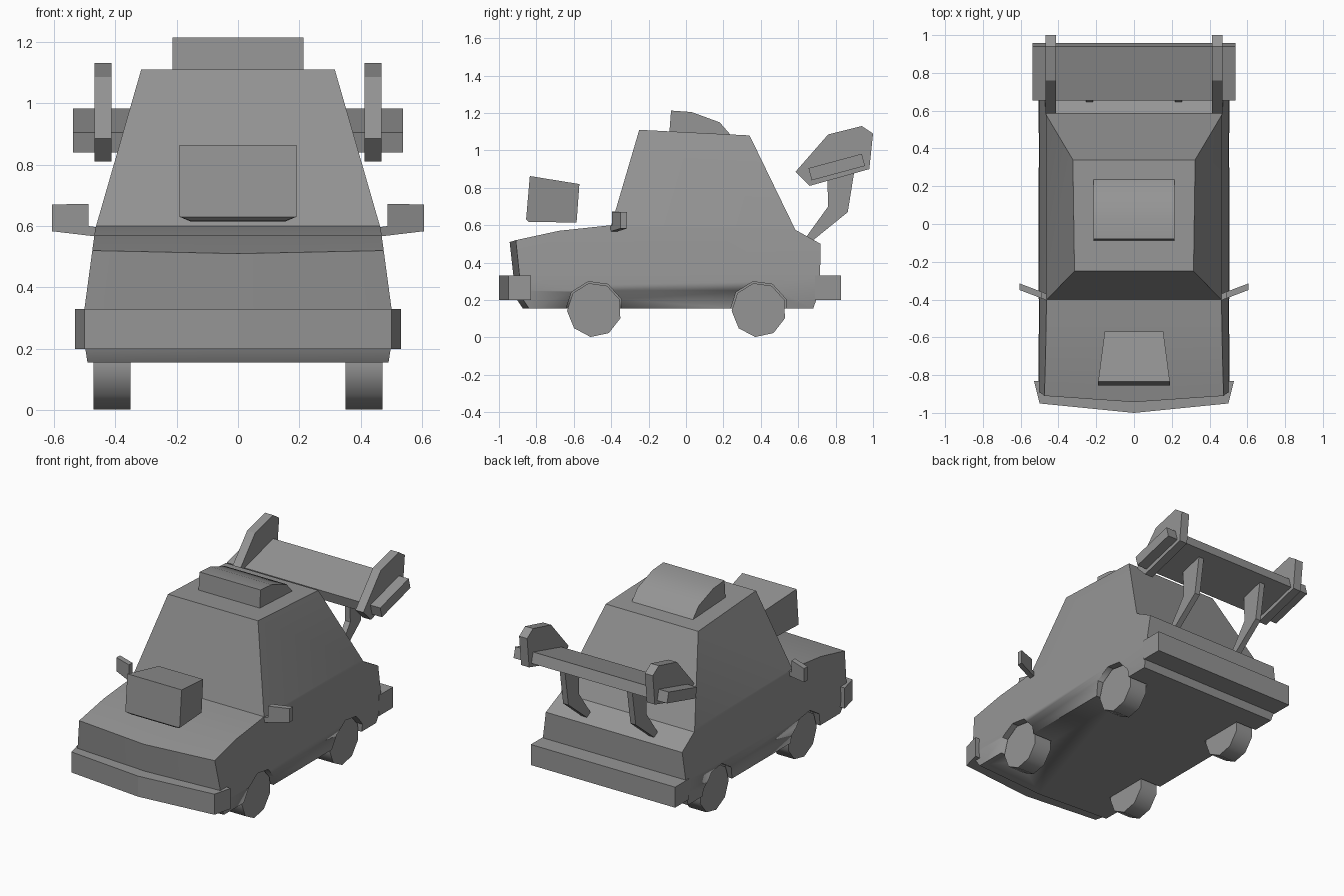
import bpy, bmesh, math
from mathutils import Vector

cube = bpy.data.objects.get("Cube")
if cube:
    bpy.data.objects.remove(cube, do_unlink=True)

grey = bpy.data.materials.new("plain grey")
grey.use_nodes = True
grey.diffuse_color = (0.3, 0.3, 0.3, 1)
grey.node_tree.nodes["Principled BSDF"].inputs["Base Color"].default_value = (0.3, 0.3, 0.3, 1)


def prism(name, points, low, high, axis="X", shape=None, cuts=(), smooth=30):
    """Extrude a flat outline along an axis, slice it, then reshape its vertices."""
    place = {"X": lambda p, d: (d, p[0], p[1]),
             "Y": lambda p, d: (p[0], d, p[1]),
             "Z": lambda p, d: (p[0], p[1], d)}[axis]
    bm = bmesh.new()
    face = bm.faces.new([bm.verts.new(place(p, low)) for p in points])
    new = bmesh.ops.extrude_face_region(bm, geom=[face])["geom"]
    bmesh.ops.translate(bm, vec=Vector(place((0, 0), high - low)),
                        verts=[v for v in new if isinstance(v, bmesh.types.BMVert)])
    for co, normal in cuts:
        bmesh.ops.bisect_plane(bm, geom=bm.verts[:] + bm.edges[:] + bm.faces[:],
                               plane_co=co, plane_no=normal)
    if shape:
        for v in bm.verts:
            v.co = shape(v.co.copy())
    bmesh.ops.recalc_face_normals(bm, faces=bm.faces[:])
    mesh = bpy.data.meshes.new(name)
    bm.to_mesh(mesh)
    bm.free()
    mesh.materials.append(grey)
    obj = bpy.data.objects.new(name, mesh)
    bpy.context.collection.objects.link(obj)
    select(obj)
    bpy.ops.object.shade_smooth_by_angle(angle=math.radians(smooth))
    return obj


def select(obj):
    bpy.ops.object.select_all(action="DESELECT")
    obj.select_set(True)
    bpy.context.view_layer.objects.active = obj


def circle(y, z, radius, sides=9, start=22):
    angles = [math.radians(start + 360 * i / sides) for i in range(sides)]
    return [(y + radius * math.cos(a), z + radius * math.sin(a)) for a in angles]


# Body: side outline whose width follows the height, with a pointed nose
WIDTHS = [(0.155, 0.49), (0.25, 0.505), (0.33, 0.5), (0.59, 0.465), (1.11, 0.315)]


def half_width(z):
    for (z0, w0), (z1, w1) in zip(WIDTHS, WIDTHS[1:]):
        if z <= z1 + 0.001:
            return w0 + (w1 - w0) * (z - z0) / (z1 - z0)
    return WIDTHS[-1][1]


def body_shape(co):
    if abs(co.x) > 0.01:
        co.x = math.copysign(half_width(co.z), co.x)
    elif co.y < -0.8:
        co.y -= 0.033
        if co.z > 0.5:
            co.z -= 0.01
    return co


body = prism("body", [(-0.84, 0.155), (-0.87, 0.2), (-0.89, 0.33), (-0.91, 0.52),
                      (-0.68, 0.57), (-0.4, 0.6), (-0.25, 1.11), (0.34, 1.08),
                      (0.585, 0.575), (0.72, 0.5), (0.715, 0.25), (0.68, 0.155)],
             -1, 1, shape=body_shape,
             cuts=[((0, 0, 0), (1, 0, 0)), ((0, 0, 0.25), (0, 0, 1)),
                   ((0, 0, 0.33), (0, 0, 1)), ((0, 0, 0.59), (0, 0, 1))])

# Wheels and the arches cut around them
for end, y in (("front", -0.49), ("rear", 0.39)):
    for side, s in (("left", 1), ("right", -1)):
        lo, hi = sorted((s * 0.345, s * 0.7))
        cutter = prism("arch_cutter", circle(y, 0.147, 0.155), lo, hi)
        cutter.hide_render = True
        mod = body.modifiers.new("arch", "BOOLEAN")
        mod.operation = "DIFFERENCE"
        mod.solver = "EXACT"
        mod.object = cutter
        select(body)
        bpy.ops.object.modifier_apply(modifier=mod.name)
        bpy.data.objects.remove(cutter, do_unlink=True)
        lo, hi = sorted((s * 0.35, s * 0.47))
        prism(f"{end}_{side}_wheel", circle(y, 0.147, 0.146), lo, hi, smooth=45)

# Bumpers
prism("front_bumper", [(-0.53, -0.83), (-0.5, -0.95), (0, -1), (0.5, -0.95), (0.53, -0.83)],
      0.2, 0.33, axis="Z", smooth=5)
prism("rear_bumper", [(0.69, 0.2), (0.83, 0.2), (0.83, 0.33), (0.69, 0.33)], -0.505, 0.505)


# Raised air intake over the bonnet, narrower to the rear
def intake_shape(co):
    half = 0.155 if co.y > -0.7 or co.z < 0.62 else 0.19
    co.x = math.copysign(half, co.x)
    return co


prism("bonnet_intake", [(-0.84, 0.617), (-0.855, 0.63), (-0.835, 0.863), (-0.57, 0.82),
                        (-0.585, 0.615)], -1, 1, shape=intake_shape)

# Roof scoop
prism("roof_scoop", [(-0.09, 1.08), (-0.08, 1.213), (0.03, 1.205), (0.18, 1.15),
                     (0.25, 1.07)], -0.214, 0.214)

# Rear wing blade
prism("wing_blade", [(0.655, 0.905), (0.94, 0.982), (0.957, 0.917), (0.672, 0.84)],
      -0.537, 0.537)


def sweep_back(co):
    co.y += 0.38 * (abs(co.x) - 0.46)
    return co


# Mirrored wing end plates, struts and door mirrors
for side, s in (("left", 1), ("right", -1)):
    lo, hi = sorted((s * 0.412, s * 0.468))
    prism(f"{side}_wing_plate", [(0.585, 0.885), (0.76, 1.085), (0.94, 1.13), (1, 1.09),
                                 (0.98, 0.9), (0.66, 0.81)], lo, hi)
    lo, hi = sorted((s * 0.217, s * 0.254))
    prism(f"{side}_wing_strut", [(0.63, 0.52), (0.76, 0.7), (0.755, 0.88), (0.905, 0.92),
                                 (0.865, 0.67), (0.68, 0.52)], lo, hi)
    prism(f"{side}_door_mirror", [(s * x, z) for x, z in (
        (0.455, 0.565), (0.606, 0.583), (0.606, 0.67), (0.487, 0.672),
        (0.487, 0.6), (0.455, 0.595))], -0.405, -0.37, axis="Y", shape=sweep_back)
